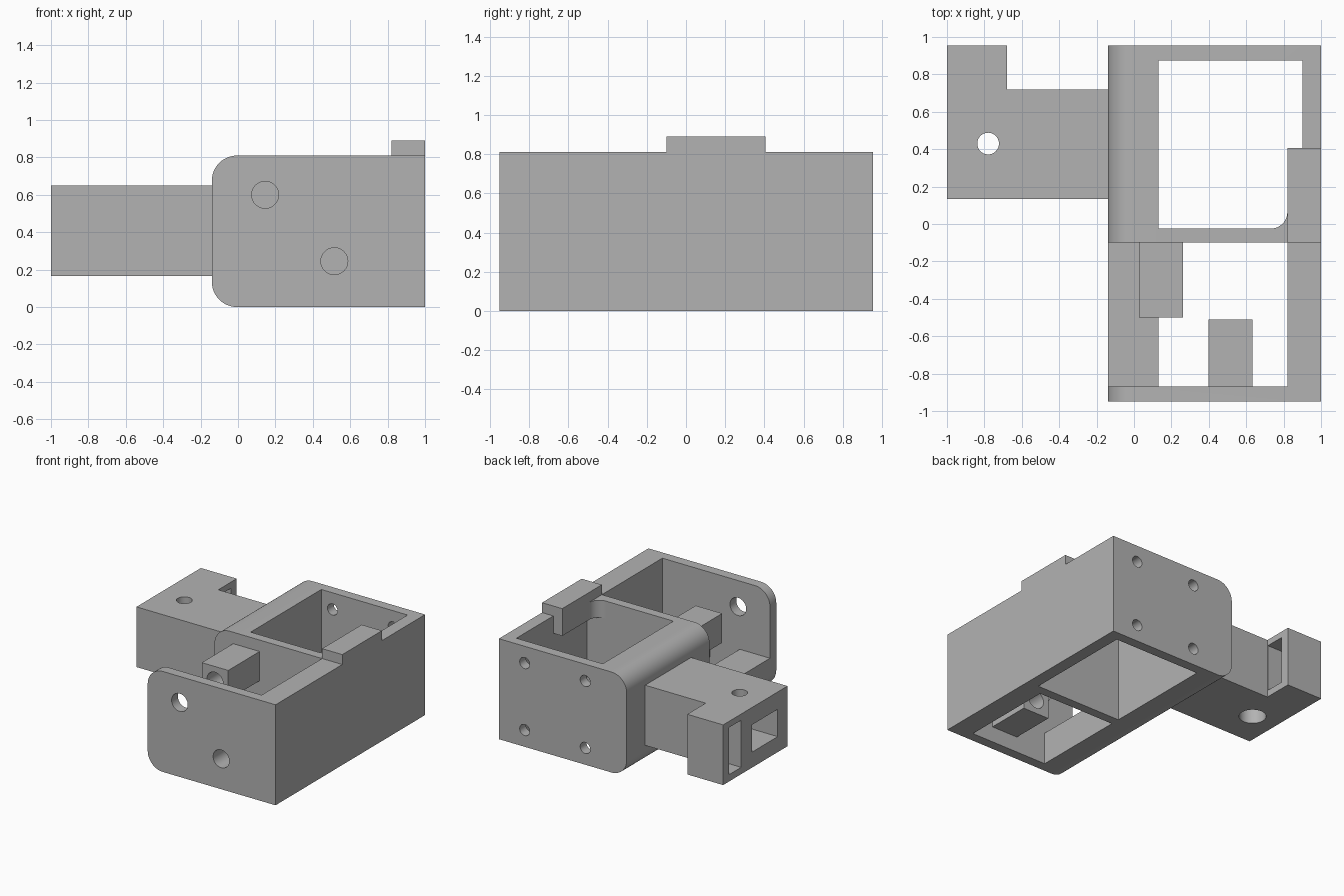
import bpy, bmesh, math
from mathutils import Vector

cube = bpy.data.objects.get("Cube")
if cube:
    bpy.data.objects.remove(cube, do_unlink=True)

grey = bpy.data.materials.new("plain grey")
grey.use_nodes = True
color = (0.45, 0.45, 0.45, 1)
grey.diffuse_color = color
grey.node_tree.nodes["Principled BSDF"].inputs["Base Color"].default_value = color


def prism(name, points, direction):
    """Extrude a closed outline of 3D points along a direction."""
    bm = bmesh.new()
    face = bm.faces.new([bm.verts.new(p) for p in points])
    new = bmesh.ops.extrude_face_region(bm, geom=[face])["geom"]
    verts = [v for v in new if isinstance(v, bmesh.types.BMVert)]
    bmesh.ops.translate(bm, verts=verts, vec=Vector(direction))
    bmesh.ops.recalc_face_normals(bm, faces=bm.faces)
    mesh = bpy.data.meshes.new(name)
    bm.to_mesh(mesh)
    bm.free()
    mesh.materials.append(grey)
    obj = bpy.data.objects.new(name, mesh)
    bpy.context.collection.objects.link(obj)
    return obj


def box(name, x, y, z):
    outline = [(x[0], y[0], z[0]), (x[1], y[0], z[0]), (x[1], y[1], z[0]), (x[0], y[1], z[0])]
    return prism(name, outline, (0, 0, z[1] - z[0]))


def arc(cx, cy, r, start, end, steps=12):
    angles = [math.radians(start + (end - start) * i / steps) for i in range(steps + 1)]
    return [(cx + r * math.cos(a), cy + r * math.sin(a)) for a in angles]


def rod_y(x, z, r, y0, y1):
    ring = arc(x, z, r, 0, 360, 40)[:-1]
    return prism("cutter", [(a, y0, b) for a, b in ring], (0, y1 - y0, 0))


def rod_z(x, y, r, z0, z1):
    ring = arc(x, y, r, 0, 360, 40)[:-1]
    return prism("cutter", [(a, b, z0) for a, b in ring], (0, 0, z1 - z0))


def combine(obj, tool, operation="DIFFERENCE"):
    tool.hide_render = True
    mod = obj.modifiers.new("boolean", "BOOLEAN")
    mod.operation = operation
    mod.solver = "EXACT"
    mod.object = tool
    bpy.context.view_layer.objects.active = obj
    bpy.ops.object.modifier_apply(modifier=mod.name)
    bpy.data.objects.remove(tool, do_unlink=True)


TOP = 0.81
LEFT, RIGHT, FRONT, BACK = -0.14, 1.0, -0.95, 0.955
R = 0.135
through = (-0.2, 1.2)

# Housing: outline with two rounded corners, extruded front to back
outline = [(RIGHT, 0), (RIGHT, TOP)]
outline += arc(LEFT + R, TOP - R, R, 90, 180)
outline += arc(LEFT + R, R, R, 180, 270)
housing = prism("housing", [(x, FRONT, z) for x, z in outline], (0, BACK - FRONT, 0))

# Rear and front compartments, and the low side wall at the front
combine(housing, box("cutter", (0.13, 0.90), (-0.025, 0.875), through))
combine(housing, box("cutter", (0.13, 0.82), (-0.87, -0.10), through))
combine(housing, box("cutter", (-0.4, 0.3), (-0.87, -0.10), (0.26, 1.2)))

# Raised ledge on the side wall with its filleted inner corner
combine(housing, box("ledge", (0.82, RIGHT), (-0.10, 0.405), (0.67, 0.89)), "UNION")
fillet = [(0.85, -0.05), (0.85, 0.065)] + arc(0.73, 0.065, 0.09, 0, -90) + [(0.73, -0.05)]
combine(housing, prism("fillet", [(x, y, 0.67) for x, y in fillet], (0, 0, TOP - 0.67)), "UNION")

# Screw holes in the rear wall
for x in (0.23, 0.77):
    for z in (0.135, 0.675):
        combine(housing, rod_y(x, z, 0.045, 0.8, 1.1))

# Bored posts, with matching holes in the front plate
posts = [("upper_post", 0.145, 0.60, -0.50, -0.10), ("lower_post", 0.515, 0.245, -0.87, -0.51)]
for name, x, z, y0, y1 in posts:
    h = 0.118
    post = box(name, (x - h, x + h), (y0, y1), (z - h, z + h))
    combine(post, rod_y(x, z, 0.072, y0 - 0.1, y1 + 0.1))
    combine(housing, rod_y(x, z, 0.072, -1.1, -0.8))

# Side arm: L-shaped block reaching out from the housing
hook = [(LEFT, 0.135), (LEFT, 0.72), (-0.68, 0.72), (-0.68, BACK), (-1, BACK), (-1, 0.135)]
arm = prism("side_arm", [(x, y, 0.165) for x, y in hook], (0, 0, 0.485))

# Strap slot, end pocket, and counterbored vertical hole
combine(arm, box("cutter", (-1.2, -0.5), (0.725, 0.88), (0.22, 0.60)))
combine(arm, box("cutter", (-1.2, -0.45), (0.26, 0.59), (0.29, 0.51)))
combine(arm, rod_z(-0.78, 0.43, 0.058, 0, 0.8))
combine(arm, rod_z(-0.78, 0.43, 0.10, 0, 0.28))

# Smooth the rounded surfaces while keeping edges sharp
for obj in (housing, arm, bpy.data.objects["upper_post"], bpy.data.objects["lower_post"]):
    bpy.ops.object.select_all(action="DESELECT")
    obj.select_set(True)
    bpy.context.view_layer.objects.active = obj
    bpy.ops.object.shade_smooth_by_angle(angle=math.radians(30))
